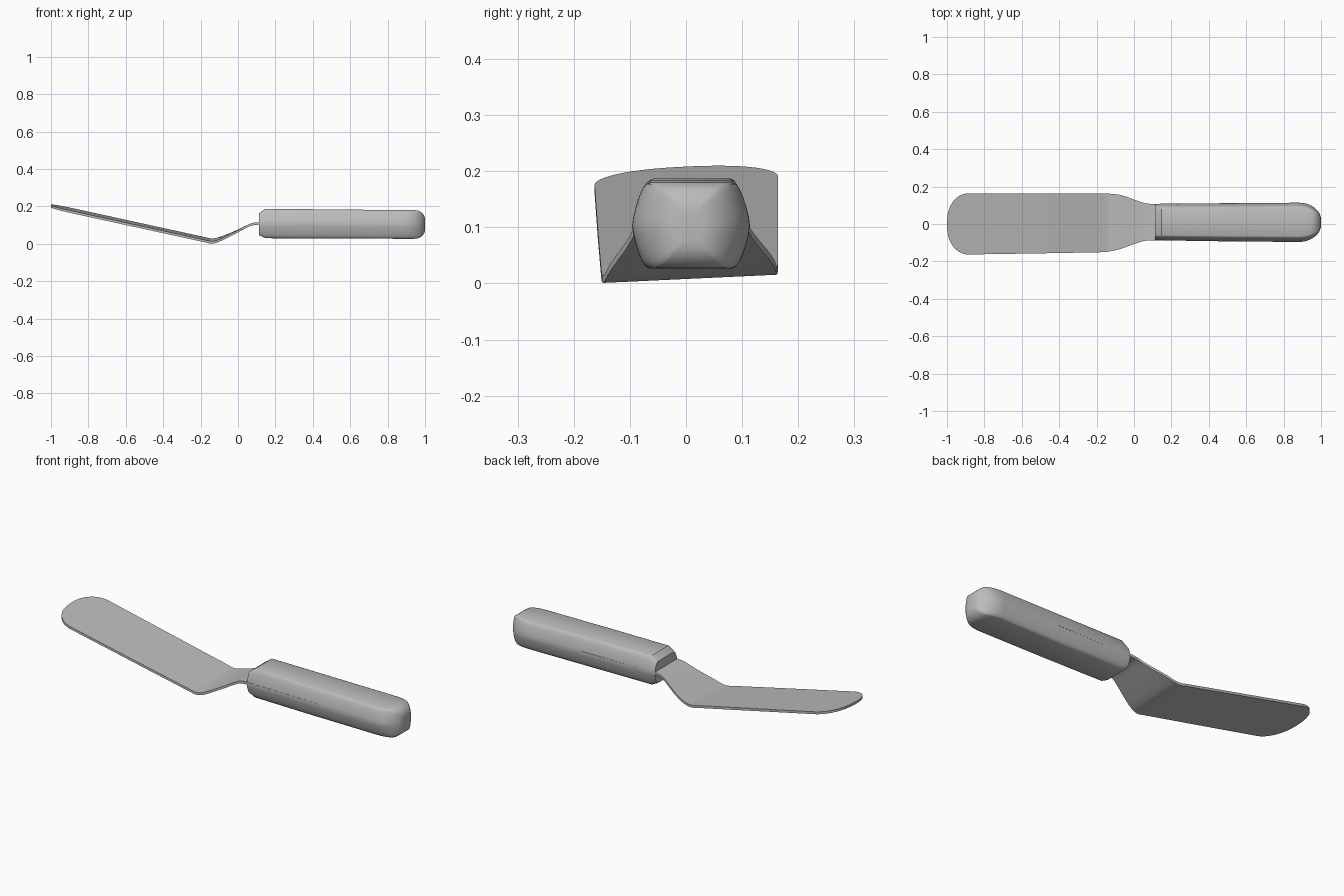
import bpy, bmesh, math

cube = bpy.data.objects.get("Cube")
if cube:
    bpy.data.objects.remove(cube)

grey = bpy.data.materials.new("plain_grey")
grey.use_nodes = True
colour = (0.5, 0.5, 0.5, 1)
grey.diffuse_color = colour
bsdf = grey.node_tree.nodes["Principled BSDF"]
bsdf.inputs["Base Color"].default_value = colour
bsdf.inputs["Roughness"].default_value = 0.6


def loft(name, rings, angle):
    """Skin a list of equal-length point rings and cap both ends."""
    bm = bmesh.new()
    loops = [[bm.verts.new(p) for p in ring] for ring in rings]
    for a, b in zip(loops, loops[1:]):
        for i in range(len(a)):
            j = (i + 1) % len(a)
            bm.faces.new((a[i], a[j], b[j], b[i]))
    bm.faces.new(loops[0])
    bm.faces.new(loops[-1])
    bmesh.ops.recalc_face_normals(bm, faces=bm.faces)
    mesh = bpy.data.meshes.new(name)
    bm.to_mesh(mesh)
    bm.free()
    mesh.materials.append(grey)
    obj = bpy.data.objects.new(name, mesh)
    bpy.context.collection.objects.link(obj)
    bpy.ops.object.select_all(action='DESELECT')
    obj.select_set(True)
    bpy.context.view_layer.objects.active = obj
    bpy.ops.object.shade_smooth_by_angle(angle=math.radians(angle))
    return obj


# Blade: stations of x, right edge y, left edge y, underside height, roll
def blade_z(x):
    return 0.007 + 0.219 * (-0.14 - x)


stations = []
for i in range(13):  # rounded tip
    t = math.radians(4 + 86 * i / 12)
    w = math.sin(t) ** 0.85
    x = -0.885 - 0.115 * math.cos(t)
    stations.append((x, -0.163 * w, 0.164 * w, blade_z(x), 0.047))
stations += [
    (-0.50, -0.157, 0.164, blade_z(-0.50), 0.047),
    (-0.18, -0.151, 0.164, blade_z(-0.18), 0.047),
    (-0.155, -0.150, 0.163, 0.0095, 0.047),
    (-0.135, -0.147, 0.162, 0.008, 0.047),
    (-0.11, -0.143, 0.161, 0.013, 0.042),
    (-0.08, -0.136, 0.157, 0.025, 0.033),
    (-0.04, -0.122, 0.146, 0.043, 0.02),
    (0.00, -0.107, 0.131, 0.062, 0.01),
    (0.04, -0.094, 0.116, 0.083, 0.0),
    (0.065, -0.089, 0.110, 0.095, 0.0),
    (0.085, -0.087, 0.108, 0.100, 0.0),
    (0.11, -0.087, 0.107, 0.102, 0.0),
    (0.55, -0.093, 0.112, 0.102, 0.0),  # tang inside the grip
]
rings = []
for x, y0, y1, z, roll in stations:
    th = 0.013
    rings.append([(x, y0, z + roll * y0), (x, y1, z + roll * y1),
                  (x, y1, z + roll * y1 + th), (x, y0, z + roll * y0 + th)])
loft("blade", rings, 35)

# Handle: one quarter of the barrel cross-section, mirrored into a closed ring
quarter = [(1.0, 0.0), (0.98, 0.2), (0.935, 0.45), (0.88, 0.68),
           (0.825, 0.85), (0.765, 0.96), (0.70, 1.0)]
section = quarter + [(-y, z) for y, z in reversed(quarter)]
section += [(-y, -z) for y, z in quarter[1:]]
section += [(y, -z) for y, z in reversed(quarter[1:])]

# x, half width, bottom z, top z
grip = [(0.112, 0.097, 0.047, 0.163), (0.146, 0.098, 0.030, 0.187),
        (0.50, 0.102, 0.028, 0.184), (0.88, 0.105, 0.027, 0.180)]
for i in range(1, 13):  # rounded butt
    t = math.radians(86 * i / 12)
    x = 0.88 + 0.12 * math.sin(t) / math.sin(math.radians(86))
    u = max(0.0, (x - 0.945) / 0.055)
    h = 0.0765 * (0.35 + 0.65 * math.sqrt(max(0.0, 1 - u * u)))
    grip.append((x, 0.105 * (0.12 + 0.88 * math.cos(t)), 0.1035 - h, 0.1035 + h))

rings = []
for x, w, z0, z1 in grip:
    mid, half = (z0 + z1) / 2, (z1 - z0) / 2
    yc = 0.0105 if x < 0.5 else 0.009
    rings.append([(x, yc + w * y, mid + half * z) for y, z in section])
loft("handle", rings, 32)
